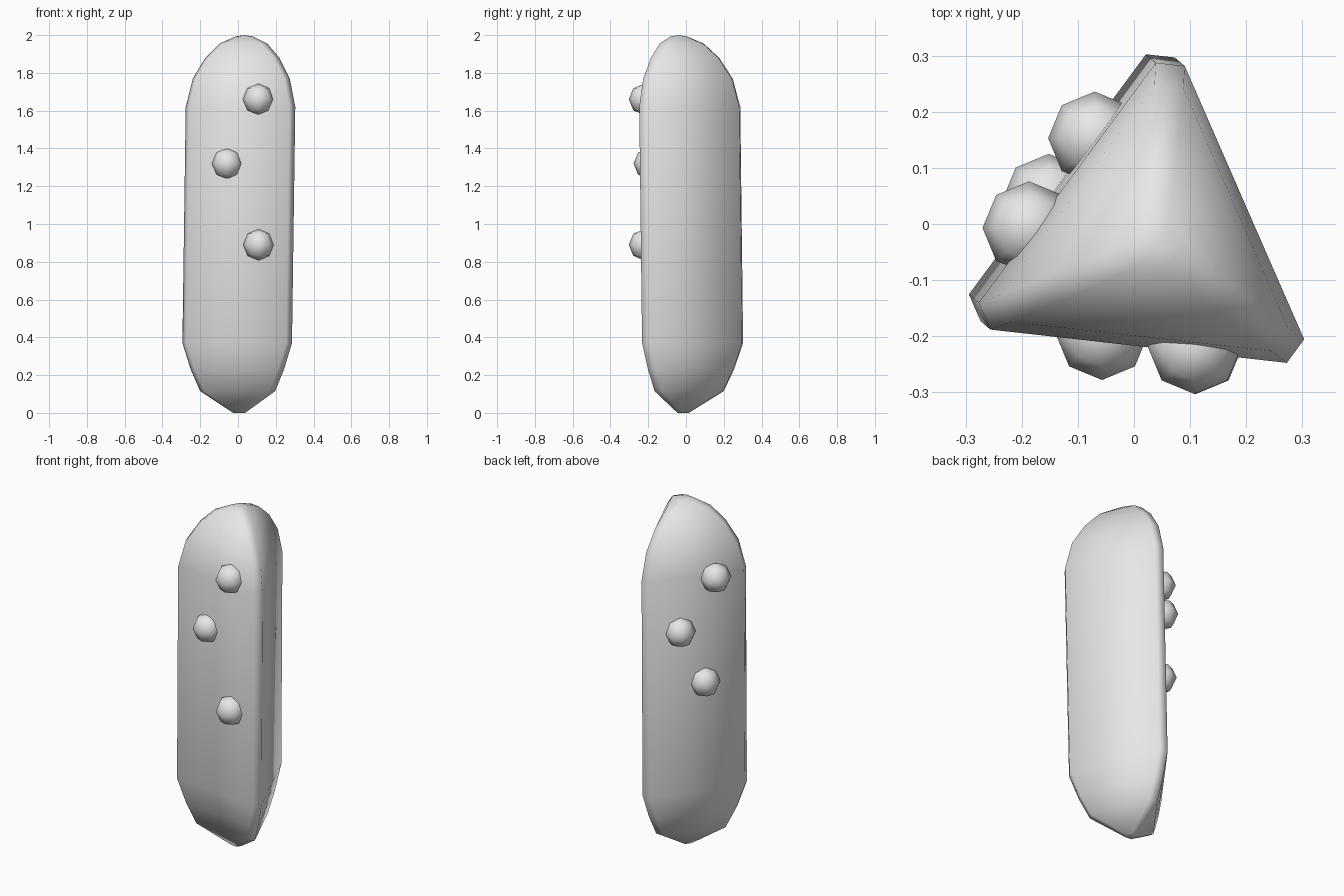
import bpy, bmesh, math
from mathutils import Vector

old = bpy.data.objects.get("Cube")
if old:
    bpy.data.objects.remove(old, do_unlink=True)

grey = bpy.data.materials.new("plain grey")
grey.use_nodes = True
colour = (0.8, 0.8, 0.8, 1)
grey.diffuse_color = colour
grey.node_tree.nodes["Principled BSDF"].inputs["Base Color"].default_value = colour


def finish(bm, name):
    bmesh.ops.recalc_face_normals(bm, faces=bm.faces)
    mesh = bpy.data.meshes.new(name)
    bm.to_mesh(mesh)
    bm.free()
    mesh.materials.append(grey)
    obj = bpy.data.objects.new(name, mesh)
    bpy.context.collection.objects.link(obj)
    bpy.ops.object.select_all(action='DESELECT')
    obj.select_set(True)
    bpy.context.view_layer.objects.active = obj
    bpy.ops.object.shade_smooth_by_angle(angle=math.radians(66))
    return obj


# Three-sided pod with narrow bevelled corners, leaning slightly
RADIUS, BEVEL = 0.322, 0.026
PROFILE = [(0.0, 0.09), (0.115, 0.67), (0.23, 0.845), (0.37, 1), (1.62, 1),
           (1.77, 0.88), (1.88, 0.66), (1.955, 0.41), (1.993, 0.13)]


def axis(z):
    return Vector((0.006 + 0.014 * z, -0.016 - 0.012 * z, z))


bm = bmesh.new()
rings = []
for z, scale in PROFILE:
    r = RADIUS * scale
    w = min(BEVEL, r * 0.5)
    ring = []
    for corner in range(3):
        a = math.radians(83.6 + 120 * corner)
        out = Vector((math.cos(a), math.sin(a), 0))
        side = Vector((-out.y, out.x, 0))
        for sign in (-1, 1):
            ring.append(bm.verts.new(axis(z) + out * r + side * w * sign))
    rings.append(ring)
for low, high in zip(rings, rings[1:]):
    for i in range(6):
        j = (i + 1) % 6
        bm.faces.new((low[i], low[j], high[j], high[i]))
bm.faces.new(rings[0])
tip = bm.verts.new(axis(2.0))
for i in range(6):
    bm.faces.new((rings[-1][i], rings[-1][(i + 1) % 6], tip))
finish(bm, "pod_body")

# Round knobs, three on each of two faces
KNOBS = {
    "front_knob": [(0.108, -0.22, 1.66), (-0.057, -0.195, 1.32), (0.11, -0.22, 0.89)],
    "back_right_knob": [(-0.187, -0.007, 1.6), (-0.07, 0.153, 1.31), (-0.152, 0.042, 1.0)],
}
for name, centres in KNOBS.items():
    for number, centre in enumerate(centres, 1):
        bm = bmesh.new()
        bmesh.ops.create_uvsphere(bm, u_segments=8, v_segments=4, radius=0.083)
        bmesh.ops.translate(bm, verts=bm.verts, vec=centre)
        finish(bm, f"{name}_{number}")
